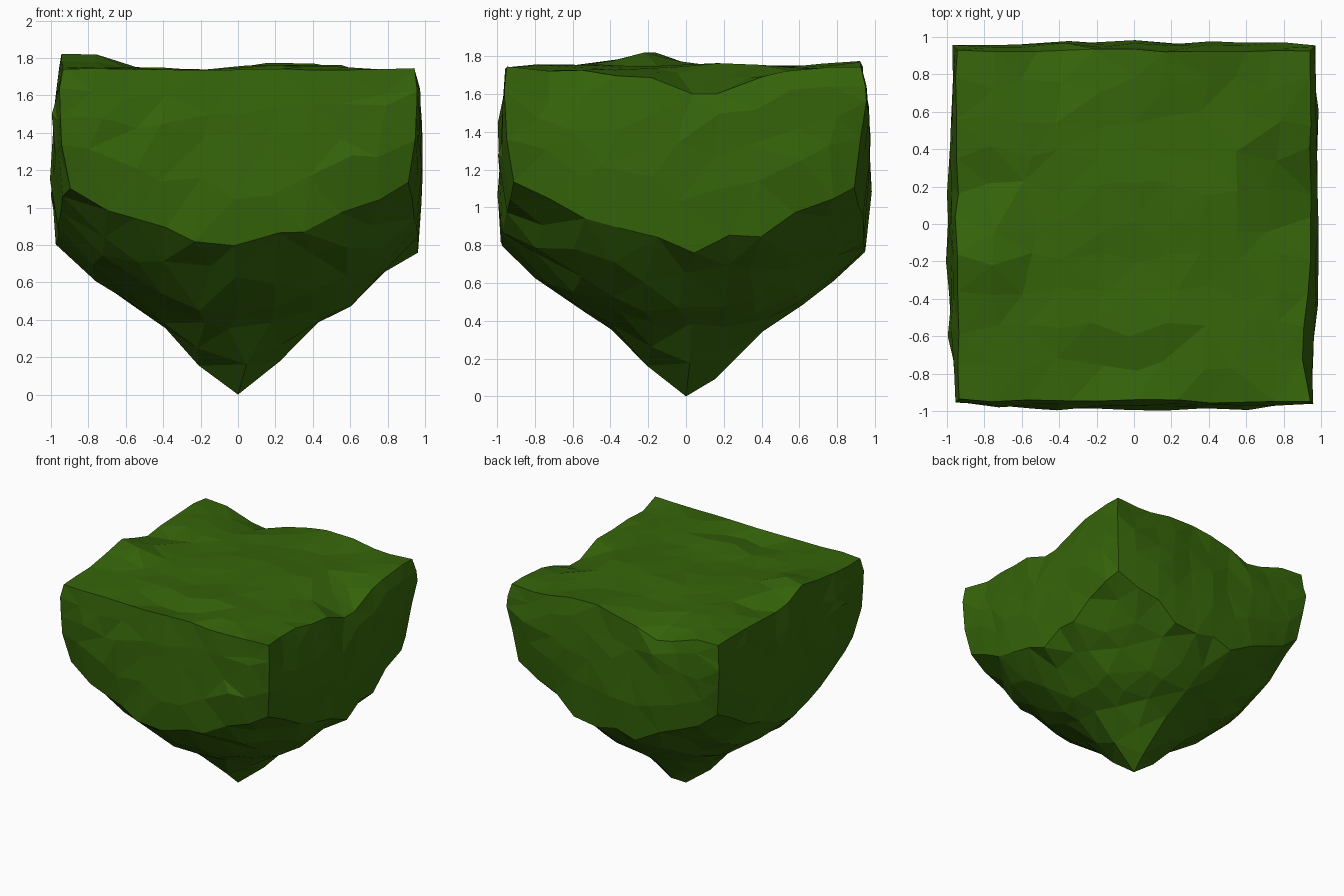
import bpy, bmesh, math, random
from mathutils import Vector, noise

if "Cube" in bpy.data.objects:
    bpy.data.objects.remove(bpy.data.objects["Cube"])

random.seed(4)
N = 10  # cells along each side of the block

# underside: radius from the axis -> height
CONE = [(0, 0), (0.16, 0.10), (0.36, 0.33), (0.5, 0.41), (0.73, 0.58), (0.97, 0.80), (1.3, 1.17), (1.4, 1.29)]
# top surface bumps and hollows: x, y, height, spread
BUMPS = [(-0.85, -0.2, 0.10, 0.22), (0.3, 0.9, 0.03, 0.25), (-0.4, 0.97, -0.12, 0.2),
         (0.5, 0.2, 0.04, 0.2), (0.93, 0.08, -0.14, 0.2), (0.85, 0.3, -0.07, 0.2),
         (0.95, -0.3, -0.06, 0.15), (-0.3, -0.76, -0.06, 0.1), (-0.1, -0.76, -0.06, 0.1),
         (0.1, -0.76, -0.06, 0.1), (-0.8, 0.1, -0.07, 0.12)]
# side-wall outline: fraction up the wall -> outward scale
WALL = [(0, 0.955), (0.35, 0.985), (0.75, 0.965), (1, 0.935)]


def curve(points, t):
    for (a, fa), (b, fb) in zip(points, points[1:]):
        if t <= b:
            return fa + (fb - fa) * (t - a) / (b - a)
    return points[-1][1]


def top_height(x, y):
    h = 1.74 + 0.035 * noise.noise(Vector((x * 2.2, y * 2.2, 3.0)))
    return h + sum(a * math.exp(-((x - px) ** 2 + (y - py) ** 2) / s ** 2) for px, py, a, s in BUMPS)


# block with gridded faces
bm = bmesh.new()
bmesh.ops.create_cube(bm, size=2)
bmesh.ops.subdivide_edges(bm, edges=bm.edges[:], cuts=N - 1, use_grid_fill=True)

# walls only need a few rows of large facets
drop = []
for e in bm.edges:
    za, zb = e.verts[0].co.z, e.verts[1].co.z
    row = round((za + 1) * N / 2)
    if abs(za - zb) < 1e-4 and row in (1, 2, 4, 5, 7, 9):
        drop.append(e)
bmesh.ops.dissolve_edges(bm, edges=drop, use_verts=True)

tip = min(bm.verts, key=lambda v: (v.co - Vector((0, 0, -1))).length)
for v in bm.verts:
    x, y, t = v.co.x, v.co.y, (v.co.z + 1) / 2
    edge_x, edge_y = abs(x) > 0.999, abs(y) > 0.999
    # wall scale, with the corners pulled in lower down
    s = curve(WALL, t) - 0.06 * abs(x * y) ** 3 * (1 - t)
    # loosen the regular grid inside the faces
    if not edge_x:
        x += random.uniform(-0.05, 0.05)
    if not edge_y:
        y += random.uniform(-0.05, 0.05)
    x, y = x * s, y * s
    # rough walls, with a dent on the right near the front
    rough = 0.03 * noise.noise(Vector((x * 2.5, y * 2.5, t * 3))) + random.uniform(-0.015, 0.015)
    if edge_x:
        x += math.copysign(rough, x)
        if x > 0:
            x -= 0.05 * math.exp(-((y + 0.62) / 0.2) ** 2) * t
    if edge_y:
        y += math.copysign(rough, y) - (0.015 if y > 0 else 0)
    low = curve(CONE, math.hypot(x, y)) + random.uniform(-0.04, 0.04) * min(1, math.hypot(x, y))
    high = top_height(x, y)
    if 0.01 < t < 0.99:
        t += random.uniform(-0.07, 0.07)
    v.co = (x, y, low + (high - low) * t)

# pointed tip at the bottom
tip.co = (0, 0, 0)

bmesh.ops.triangulate(bm, faces=bm.faces[:], quad_method='SHORT_EDGE')
bmesh.ops.recalc_face_normals(bm, faces=bm.faces[:])

mesh = bpy.data.meshes.new("floating_island")
bm.to_mesh(mesh)
bm.free()
island = bpy.data.objects.new("floating_island", mesh)
bpy.context.collection.objects.link(island)

# grassy green
mat = bpy.data.materials.new("grass_green")
mat.diffuse_color = (0.036, 0.13, 0.003, 1)
mat.use_nodes = True
mat.node_tree.nodes["Principled BSDF"].inputs["Base Color"].default_value = mat.diffuse_color
mesh.materials.append(mat)
